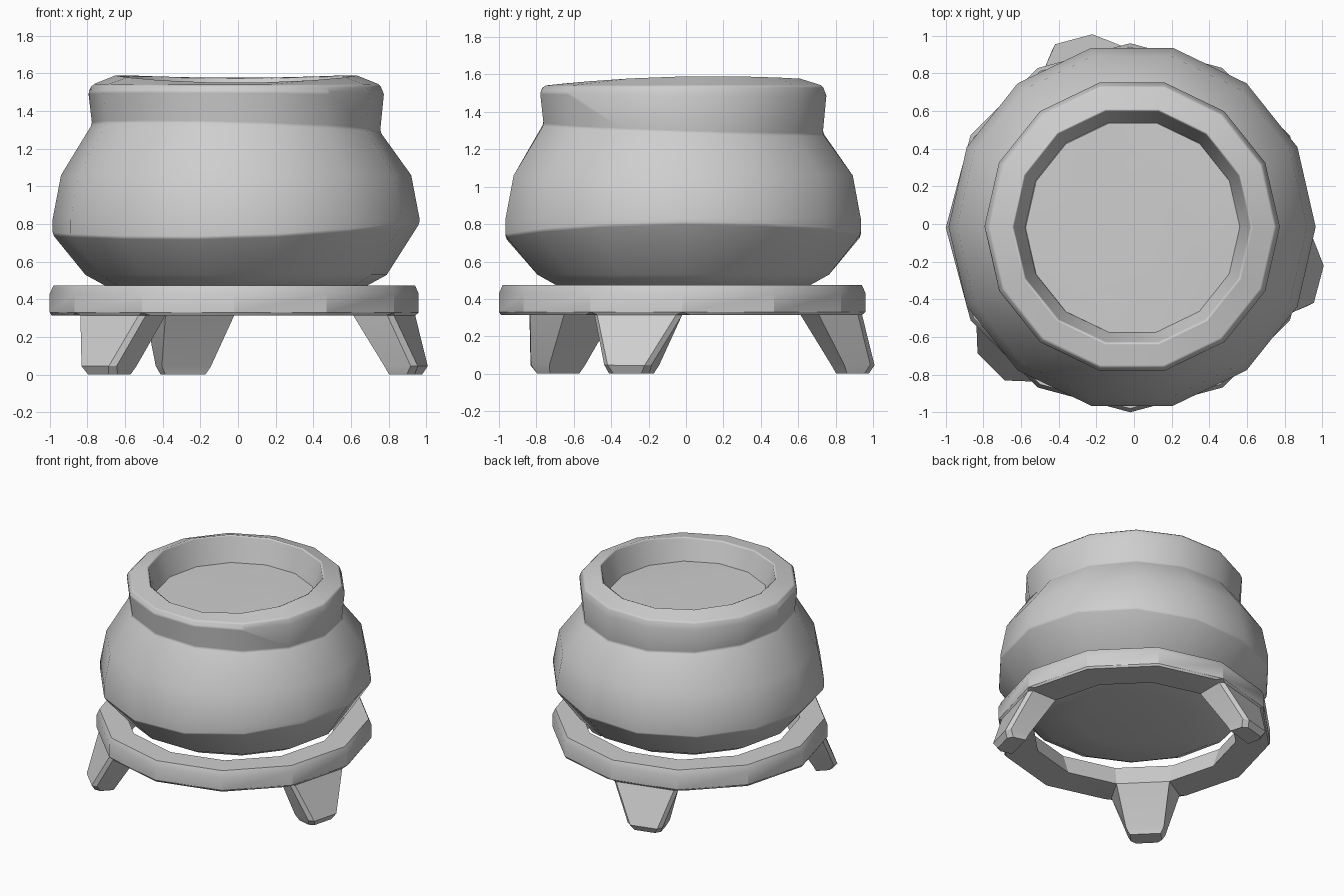
import bpy, bmesh
from math import sin, cos, pi, radians
from mathutils import Vector

cube = bpy.data.objects.get("Cube")
if cube:
    bpy.data.objects.remove(cube, do_unlink=True)

grey = bpy.data.materials.new("plain_grey")
grey.use_nodes = True
grey.diffuse_color = (0.62, 0.62, 0.62, 1)
grey.node_tree.nodes["Principled BSDF"].inputs["Base Color"].default_value = (0.62, 0.62, 0.62, 1)


def lathe(bm, profile, sides, closed=False):
    """Spin (radius, height, lean_x, lean_y, saddle) levels around z."""
    rings = []
    for r, z, lean_x, lean_y, saddle in profile:
        ring = []
        for i in range(sides):
            a = 2 * pi * i / sides
            h = z + lean_x * cos(a) + lean_y * sin(a) + saddle * cos(2 * a)
            ring.append(bm.verts.new((r * cos(a), r * sin(a), h)))
        rings.append(ring)
    pairs = list(zip(rings, rings[1:]))
    if closed:
        pairs.append((rings[-1], rings[0]))
    else:
        bm.faces.new(rings[0][::-1])
        bm.faces.new(rings[-1])
    for low, high in pairs:
        for i in range(sides):
            j = (i + 1) % sides
            bm.faces.new((low[i], low[j], high[j], high[i]))
    bmesh.ops.recalc_face_normals(bm, faces=bm.faces)


def finish(bm, name, location, smooth, bevel=0.0):
    mesh = bpy.data.meshes.new(name)
    bm.to_mesh(mesh)
    bm.free()
    mesh.materials.append(grey)
    obj = bpy.data.objects.new(name, mesh)
    obj.location = location
    bpy.context.collection.objects.link(obj)
    bpy.ops.object.select_all(action='DESELECT')
    obj.select_set(True)
    bpy.context.view_layer.objects.active = obj
    bpy.ops.object.shade_smooth_by_angle(angle=radians(smooth))
    if bevel:
        mod = obj.modifiers.new("soft_edges", 'BEVEL')
        mod.width = bevel
        mod.limit_method = 'ANGLE'
        mod.angle_limit = radians(32)
        mod.harden_normals = True


# Pot: slightly uneven hand-made bowl with a thick rim
bm = bmesh.new()
lathe(bm, [
    (0.40, 0.43, 0, 0, 0),
    (0.69, 0.47, 0, 0, 0),
    (0.80, 0.53, 0, 0, 0),
    (0.975, 0.755, 0.03, 0.005, 0.02),
    (0.975, 0.825, 0, 0, 0),
    (0.93, 1.06, 0, 0, 0),
    (0.765, 1.31, -0.02, -0.025, 0),
    (0.785, 1.495, -0.005, -0.01, 0),
    (0.765, 1.54, 0, 0, 0),
    (0.63, 1.58, 0, 0.014, 0.014),
    (0.56, 1.36, 0, 0, 0),
], 14)
finish(bm, "pot", (-0.01, -0.015, 0), 180, 0.012)

# Contents: shallow faceted surface inside the rim
bm = bmesh.new()
lathe(bm, [
    (0.575, 1.38, 0, 0, 0),
    (0.57, 1.40, 0, 0, 0),
    (0.40, 1.405, 0.004, 0, 0.004),
], 14)
finish(bm, "contents", (-0.006, -0.02, 0), 60)

# Stand: twelve-sided ring with three legs drawn down from its underside
bm = bmesh.new()
lathe(bm, [(r, z, 0, 0, 0) for r, z in (
    (0.73, 0.315), (0.97, 0.315), (0.98, 0.33), (0.98, 0.43), (0.96, 0.475), (0.785, 0.475))],
    12, closed=True)
corner_edges = []
for degrees, drift in ((-15, -0.03), (105, 0.03), (225, 0)):
    out = Vector((cos(radians(degrees)), sin(radians(degrees)), 0))
    side = Vector((-out.y, out.x, 0))
    face = max((f for f in bm.faces if f.normal.z < -0.9 and f.calc_center_median().z > 0.2),
               key=lambda f: f.calc_center_median().dot(out))
    # Ankle, then the chamfered foot
    for inner, outer, half, z in ((0.87, 1.045, 0.135, 0.045), (0.89, 1.02, 0.11, 0)):
        face = bmesh.ops.extrude_discrete_faces(bm, faces=[face])["faces"][0]
        centre = face.calc_center_median()
        for v in face.verts:
            offset = v.co - centre
            outside = offset.dot(out) > 0
            t = drift + (half if offset.dot(side) > 0 else -half)
            v.co = out * (outer if outside else inner) + side * t + Vector((0, 0, z))
            if outside:
                corner_edges += [e for e in v.link_edges if e not in face.edges]
    bm.normal_update()
# Broad chamfer down the outer corners of the legs
corner_edges = list(set(corner_edges))
bmesh.ops.bevel(bm, geom=corner_edges, offset=0.03, segments=1, affect='EDGES', clamp_overlap=True)
bmesh.ops.recalc_face_normals(bm, faces=bm.faces)
finish(bm, "stand", (-0.02, -0.02, 0), 28)
